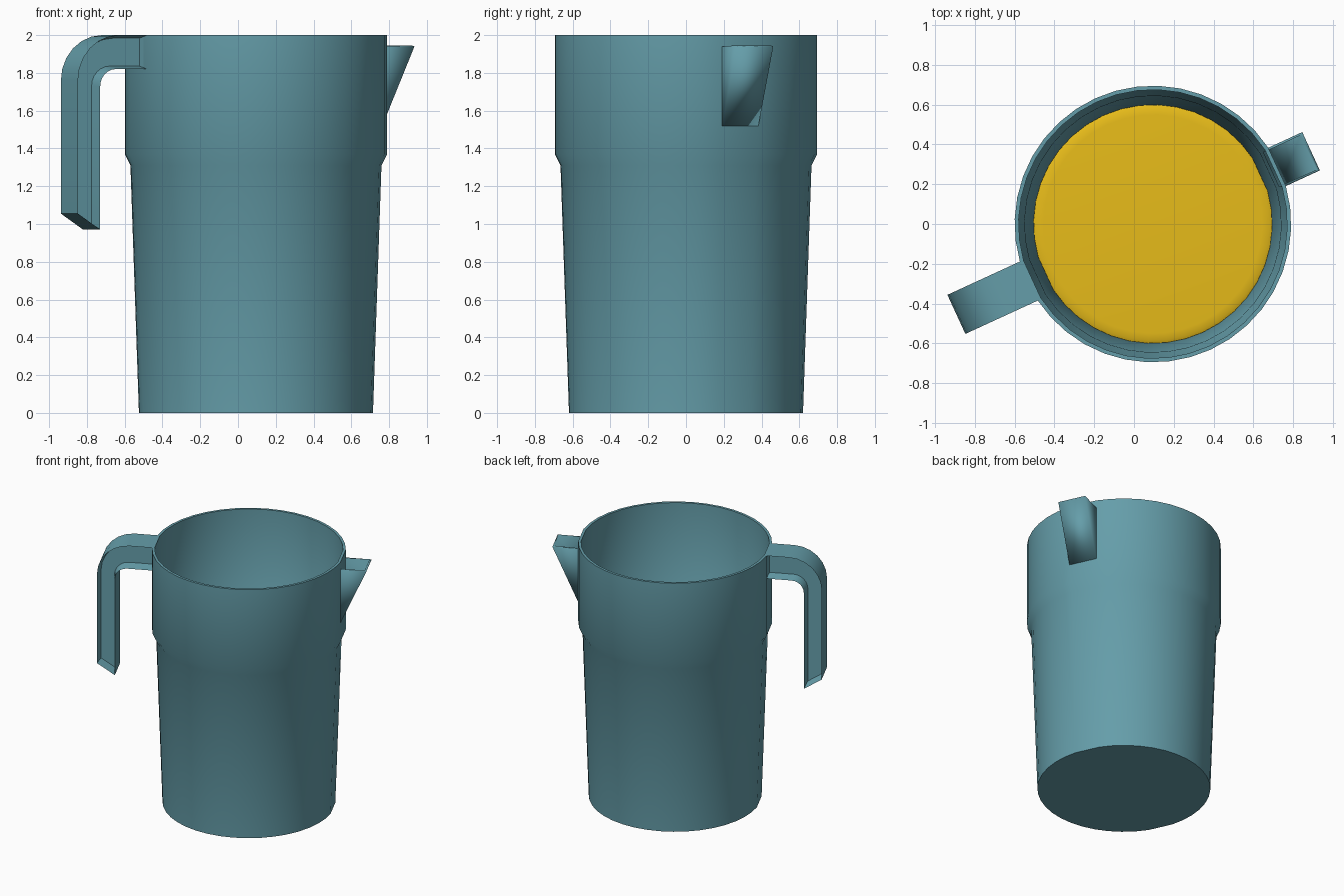
import bpy, bmesh, math
from mathutils import Vector

if "Cube" in bpy.data.objects:
    bpy.data.objects.remove(bpy.data.objects["Cube"])

AXIS_X = 0.095                      # body axis
TURN = math.radians(24.7)           # direction of spout (handle is opposite)
HALF = math.radians(8.75)           # half angle of the flat panels
FLAT = 0.687                        # distance of flat panels from the axis

def place(r, t, z):
    """Radial / tangential / height -> world, along the spout direction."""
    c, s = math.cos(TURN), math.sin(TURN)
    return Vector((AXIS_X + r * c - t * s, r * s + t * c, z))

def material(name, rgb):
    m = bpy.data.materials.new(name)
    m.diffuse_color = (*rgb, 1)
    m.use_nodes = True
    m.node_tree.nodes["Principled BSDF"].inputs["Base Color"].default_value = m.diffuse_color
    return m

TEAL = material("teal_plastic", (0.13, 0.34, 0.40))
YELLOW = material("yellow_liquid", (0.80, 0.50, 0.01))

def finish(bm, name, mat, angle=32):
    me = bpy.data.meshes.new(name)
    bm.to_mesh(me)
    bm.free()
    ob = bpy.data.objects.new(name, me)
    bpy.context.collection.objects.link(ob)
    me.materials.append(mat)
    bpy.ops.object.select_all(action='DESELECT')
    ob.select_set(True)
    bpy.context.view_layer.objects.active = ob
    bpy.ops.object.shade_smooth_by_angle(angle=math.radians(angle))
    return ob

# Round outline with one wide flat panel at each end of the spout axis
STEPS = 18
arc = [HALF + (math.pi - 2 * HALF) * i / STEPS for i in range(STEPS + 1)]
ANGLES = arc + [a + math.pi for a in arc]

def lathe(name, profile, mat):
    bm = bmesh.new()
    rings = [[bm.verts.new(place(r * math.cos(a), r * math.sin(a), z)) for a in ANGLES]
             for r, z in profile]
    n = len(ANGLES)
    for lo, hi in zip(rings, rings[1:]):
        for i in range(n):
            j = (i + 1) % n
            bm.faces.new((lo[i], lo[j], hi[j], hi[i]))
    bm.faces.new(rings[0][::-1])
    bm.faces.new(rings[-1])
    bmesh.ops.recalc_face_normals(bm, faces=bm.faces)
    return finish(bm, name, mat)

# Jug body: tapered below, wider collar above, thin wall and floor
lathe("jug_body", [(0.62, 0), (0.665, 1.31), (0.695, 1.37), (0.695, 2.0),
                   (0.675, 2.0), (0.675, 1.37), (0.645, 1.31), (0.60, 0.02)], TEAL)

# Liquid in the bottom, with a softened edge
lathe("liquid", [(0.598, 0.021), (0.60, 0.05), (0.585, 0.057), (0.55, 0.06)], YELLOW)

# Handle: bent bar with both sides recessed
def bend(cr, cz, rad, start, end, n=6):
    return [(cr + rad * math.cos(a), cz + rad * math.sin(a))
            for a in (math.radians(start + (end - start) * i / n) for i in range(n + 1))]

outline = ([(FLAT - 0.008, 2.0)] + bend(0.847, 1.76, 0.24, 90, 0) + [(1.087, 1.055), (0.957, 0.97)]
           + bend(0.867, 1.73, 0.09, 0, 90) + [(FLAT - 0.008, 1.82)])
bm = bmesh.new()
sides = [[bm.verts.new(place(-r, t, z)) for r, z in outline] for t in (-0.108, 0.108)]
caps = [bm.faces.new(s) for s in sides]
for i in range(len(outline)):
    j = (i + 1) % len(outline)
    bm.faces.new((sides[0][i], sides[0][j], sides[1][j], sides[1][i]))
bmesh.ops.recalc_face_normals(bm, faces=bm.faces)
bmesh.ops.inset_individual(bm, faces=caps, thickness=0.016, depth=-0.075, use_even_offset=True)
finish(bm, "handle", TEAL)

# Spout: open-topped wedge on the flat panel
bm = bmesh.new()
tri = [(FLAT - 0.004, 1.94), (0.875, 1.94), (FLAT - 0.004, 1.51)]
left, right = [[bm.verts.new(place(r, t, z)) for r, z in tri] for t in (0.106, -0.106)]
bm.faces.new(left[::-1])
bm.faces.new(right)
bm.faces.new((left[1], left[2], right[2], right[1]))
bmesh.ops.recalc_face_normals(bm, faces=bm.faces)
# make sure normals point outwards so the wall thickens inwards
bm.normal_update()
front = max(bm.faces, key=lambda f: len(f.verts))
if front.normal.dot(place(1, 0, 0) - place(0, 0, 0)) < 0:
    bmesh.ops.reverse_faces(bm, faces=bm.faces)
spout = finish(bm, "spout", TEAL)
wall = spout.modifiers.new("wall", 'SOLIDIFY')
wall.thickness = 0.012
wall.offset = -1
wall.use_even_offset = True
